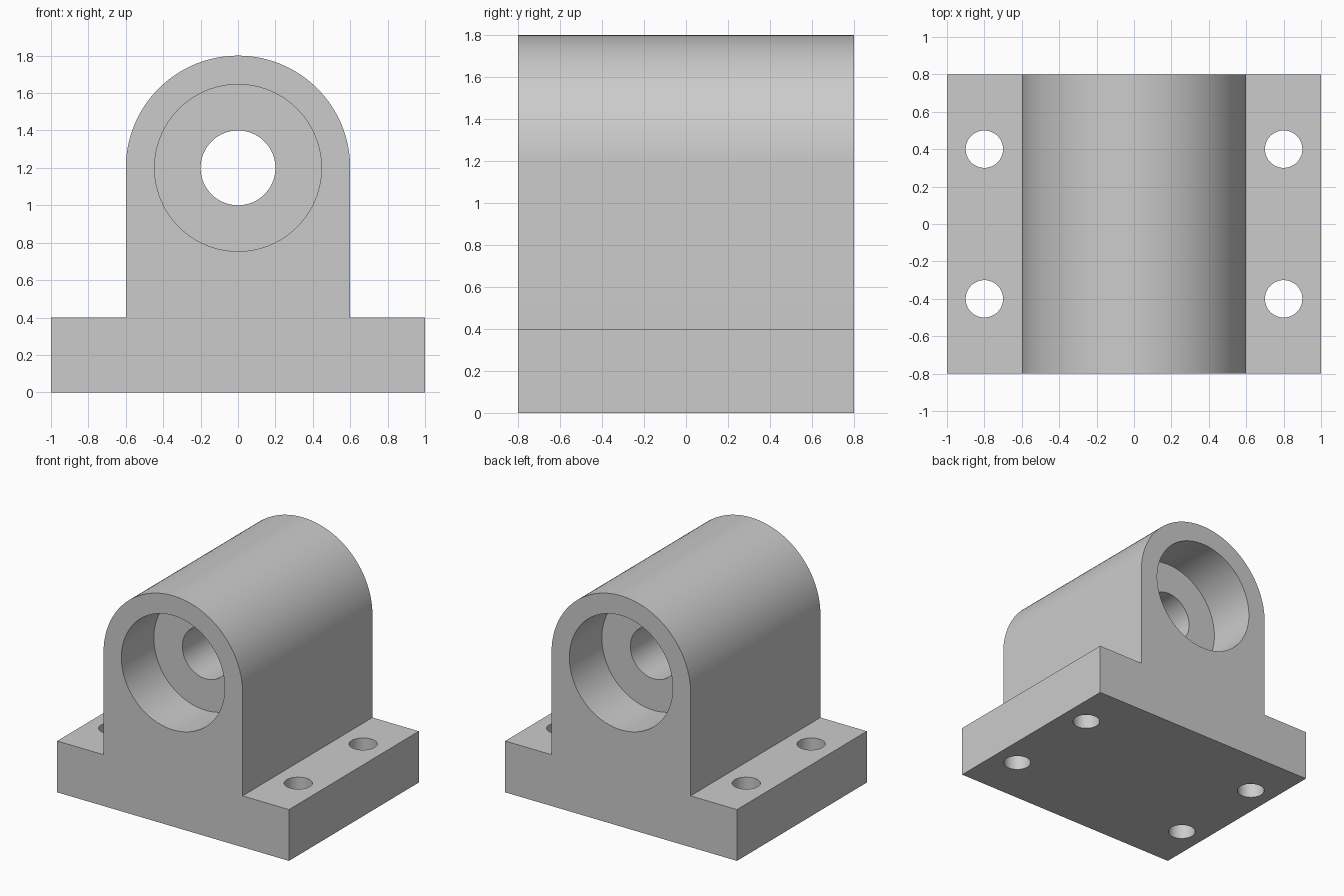
import bpy, bmesh, math
from mathutils import Matrix

cube = bpy.data.objects.get("Cube")
if cube:
    bpy.data.objects.remove(cube, do_unlink=True)

HALF_DEPTH = 0.8
AXIS_Z = 1.2
BODY_R = 0.6
BASE_H = 0.4

grey = bpy.data.materials.new("machined grey")
grey.use_nodes = True
colour = (0.6, 0.6, 0.6, 1)
grey.diffuse_color = colour
grey.node_tree.nodes["Principled BSDF"].inputs["Base Color"].default_value = colour


def finish(bm, name):
    bmesh.ops.recalc_face_normals(bm, faces=bm.faces)
    mesh = bpy.data.meshes.new(name)
    bm.to_mesh(mesh)
    bm.free()
    mesh.materials.append(grey)
    obj = bpy.data.objects.new(name, mesh)
    bpy.context.collection.objects.link(obj)
    return obj


def extruded_block(name):
    """Flanged base with an arched housing, drawn in XZ and extruded along Y."""
    steps = 64
    arc = [(BODY_R * math.cos(math.pi * i / steps),
            AXIS_Z + BODY_R * math.sin(math.pi * i / steps)) for i in range(steps + 1)]
    outline = [(-1, 0), (1, 0), (1, BASE_H), (BODY_R, BASE_H)] + arc
    outline += [(-BODY_R, BASE_H), (-1, BASE_H)]
    bm = bmesh.new()
    face = bm.faces.new([bm.verts.new((x, -HALF_DEPTH, z)) for x, z in outline])
    moved = bmesh.ops.extrude_face_region(bm, geom=[face])["geom"]
    verts = [v for v in moved if isinstance(v, bmesh.types.BMVert)]
    bmesh.ops.translate(bm, verts=verts, vec=(0, 2 * HALF_DEPTH, 0))
    return finish(bm, name)


def drill(target, radius, length, centre, along_y=False, segments=64):
    """Subtract a round hole and discard the cutter."""
    bm = bmesh.new()
    turn = Matrix.Rotation(math.pi / 2 if along_y else 0, 4, "X")
    bmesh.ops.create_cone(bm, cap_ends=True, segments=segments, radius1=radius,
                          radius2=radius, depth=length,
                          matrix=Matrix.Translation(centre) @ turn)
    cutter = finish(bm, "hole_cutter")
    cutter.hide_render = True
    mod = target.modifiers.new("hole", "BOOLEAN")
    mod.operation = "DIFFERENCE"
    mod.solver = "EXACT"
    mod.object = cutter
    bpy.ops.object.modifier_apply(modifier=mod.name)
    bpy.data.objects.remove(cutter, do_unlink=True)


block = extruded_block("bearing_block")
bpy.ops.object.select_all(action="DESELECT")
block.select_set(True)
bpy.context.view_layer.objects.active = block

# Shaft bore, with a counterbore 0.4 deep at each end
drill(block, 0.2, 2, (0, 0, AXIS_Z), along_y=True)
for side in (-1, 1):
    drill(block, 0.446, 0.8, (0, side * HALF_DEPTH, AXIS_Z), along_y=True, segments=96)

# Bolt holes through the flanges
for x in (-0.8, 0.8):
    for y in (-0.4, 0.4):
        drill(block, 0.1, 1, (x, y, BASE_H / 2), segments=48)

bpy.ops.object.shade_smooth_by_angle(angle=math.radians(30))
